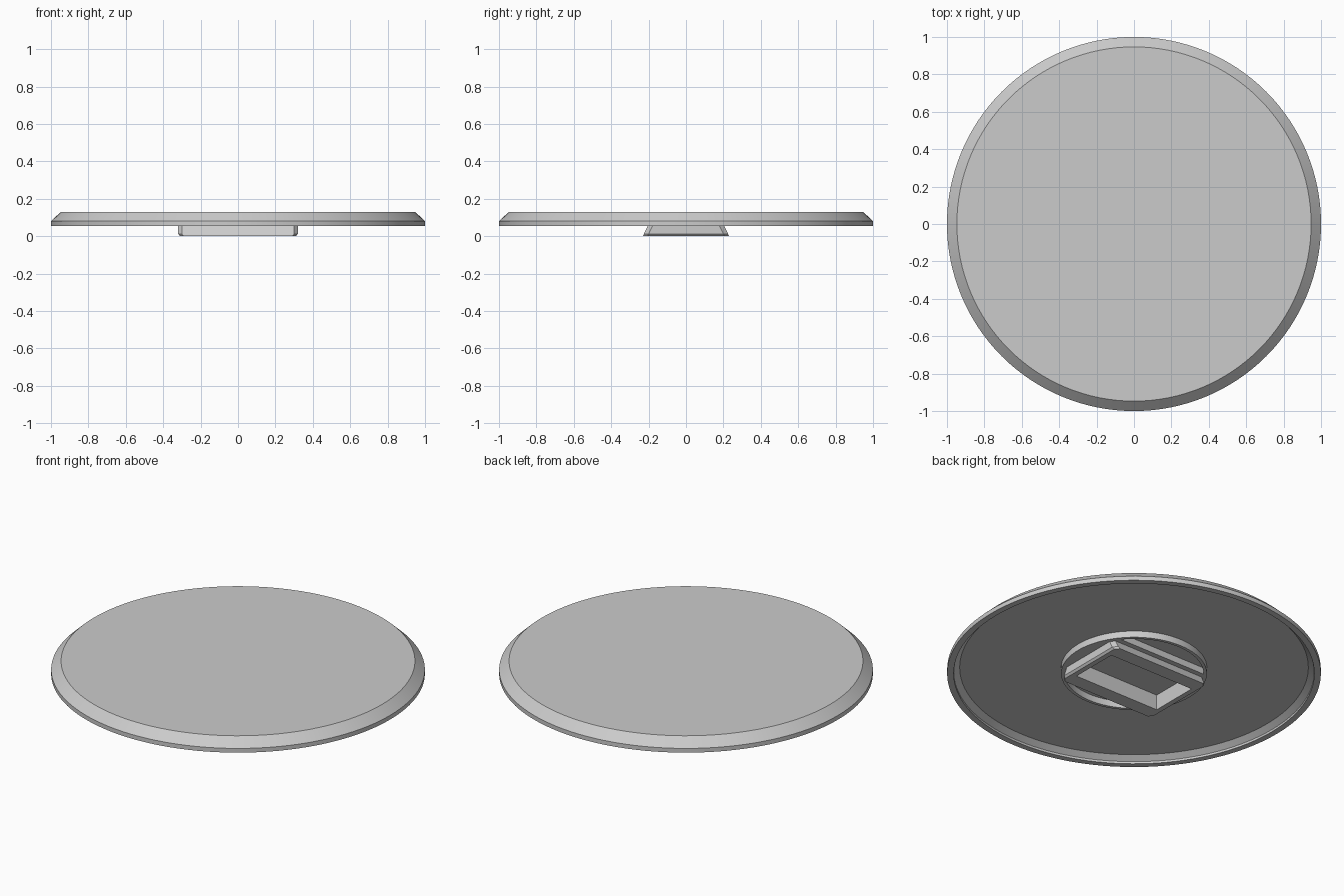
import bpy, bmesh, math

cube = bpy.data.objects.get("Cube")
if cube:
    bpy.data.objects.remove(cube)

grey = bpy.data.materials.new("plain_grey")
grey.use_nodes = True
grey.diffuse_color = (0.6, 0.6, 0.6, 1)
grey.node_tree.nodes["Principled BSDF"].inputs["Base Color"].default_value = (0.6, 0.6, 0.6, 1)

SEGMENTS = 128
FLOOR = 0.093     # underside of the thin plate
RIM = 0.055       # lowest level of the plate and its boss


def finish(name, bm, smooth=False):
    bmesh.ops.recalc_face_normals(bm, faces=bm.faces)
    mesh = bpy.data.meshes.new(name)
    bm.to_mesh(mesh)
    bm.free()
    mesh.materials.append(grey)
    obj = bpy.data.objects.new(name, mesh)
    bpy.context.collection.objects.link(obj)
    if smooth:
        bpy.ops.object.select_all(action='DESELECT')
        obj.select_set(True)
        bpy.context.view_layer.objects.active = obj
        bpy.ops.object.shade_smooth_by_angle(angle=math.radians(25))
    return obj


def loft(name, rings, closed=False, smooth=False):
    """Join equal-length rings of points; cap the ends unless closed."""
    bm = bmesh.new()
    loops = [[bm.verts.new(p) for p in ring] for ring in rings]
    pairs = list(zip(loops, loops[1:]))
    if closed:
        pairs.append((loops[-1], loops[0]))
    else:
        bm.faces.new(loops[0])
        bm.faces.new(loops[-1])
    n = len(loops[0])
    for a, b in pairs:
        for i in range(n):
            j = (i + 1) % n
            bm.faces.new((a[i], a[j], b[j], b[i]))
    return finish(name, bm, smooth)


def circle(r, z):
    steps = [math.tau * i / SEGMENTS for i in range(SEGMENTS)]
    return [(r * math.cos(a), r * math.sin(a), z) for a in steps]


# Round plate with bevelled rim and hollow underside
plate_profile = [(0.933, FLOOR), (0.965, 0.068), (0.965, RIM), (1, RIM), (1, 0.08), (0.947, 0.13)]
loft("round_plate", [circle(r, z) for r, z in plate_profile], smooth=True)

# Circular boss wall under the plate
boss_profile = [(0.372, RIM), (0.39, RIM), (0.39, FLOOR + 0.01), (0.372, FLOOR + 0.01)]
loft("boss_ring", [circle(r, z) for r, z in boss_profile], closed=True, smooth=True)


# Solid band across the boss, leaving a pocket on each side
def band(z, half=0.235, r=0.375):
    start = math.asin(half / r)
    angles = [-start + 2 * start * i / 24 for i in range(25)]
    right = [(r * math.cos(a), r * math.sin(a), z) for a in angles]
    return right + [(-x, -y, z) for x, y, z in right]


boss_band = loft("boss_band", [band(RIM), band(FLOOR + 0.01)])


# Dovetail block with trimmed corners
def octagon(hx, hy, z, cx=0.02, cy=0.025):
    quarter = [(hx, hy - cy), (hx - cx, hy)]
    half = quarter + [(-x, y) for x, y in reversed(quarter)]
    return [(x, y, z) for x, y in half + [(-x, -y) for x, y in half]]


block = loft("dovetail_block", [octagon(0.31, 0.23, 0), octagon(0.32, 0.225, 0.012),
                                octagon(0.32, 0.203, RIM + 0.003)])

# Rectangular pocket through the block into the boss
bm = bmesh.new()
bmesh.ops.create_cube(bm, size=1)
bmesh.ops.scale(bm, vec=(0.56, 0.29, 0.14), verts=bm.verts)
bmesh.ops.translate(bm, vec=(0, 0, 0.02), verts=bm.verts)
cutter = finish("pocket_cutter", bm)
cutter.hide_render = True
cutter.hide_viewport = True
cutter.display_type = 'WIRE'
for target in (boss_band, block):
    mod = target.modifiers.new("pocket", 'BOOLEAN')
    mod.operation = 'DIFFERENCE'
    mod.solver = 'EXACT'
    mod.object = cutter
